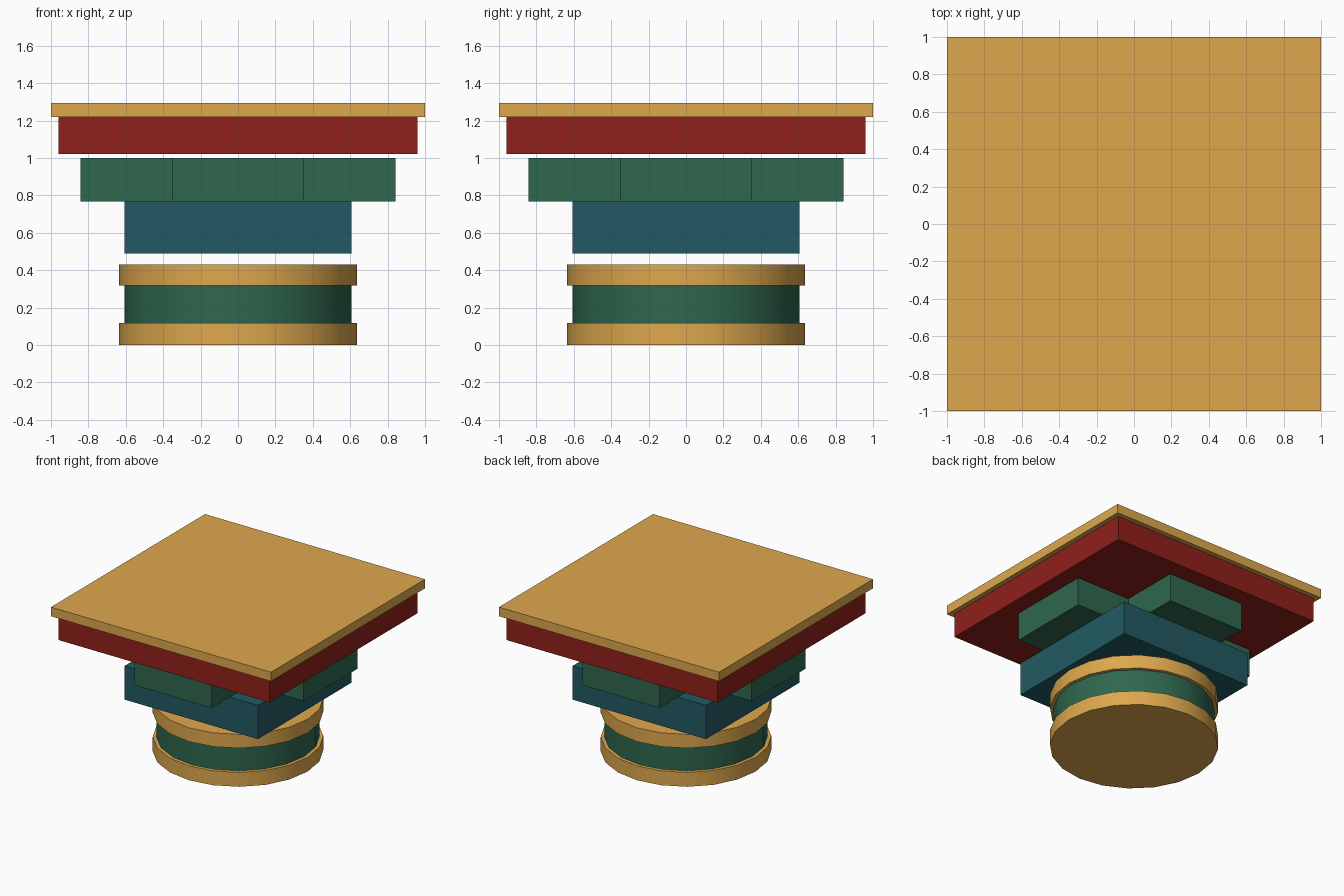
import bpy, bmesh, math

if "Cube" in bpy.data.objects:
    bpy.data.objects.remove(bpy.data.objects["Cube"])

def material(name, rgb):
    m = bpy.data.materials.new(name)
    m.diffuse_color = (*rgb, 1)
    m.use_nodes = True
    m.node_tree.nodes["Principled BSDF"].inputs["Base Color"].default_value = m.diffuse_color
    return m

gold = material("gold", (0.73, 0.39, 0.075))
green = material("green", (0.028, 0.135, 0.075))
red = material("red", (0.28, 0.0145, 0.011))
blue = material("blue", (0.016, 0.102, 0.125))

def prism(name, outline, z0, z1, mat, smooth=False):
    """Extrude a closed xy outline from z0 to z1."""
    bm = bmesh.new()
    base = bm.faces.new([bm.verts.new((x, y, z0)) for x, y in outline])
    top = bmesh.ops.extrude_face_region(bm, geom=[base], use_keep_orig=True)
    verts = [v for v in top["geom"] if isinstance(v, bmesh.types.BMVert)]
    bmesh.ops.translate(bm, vec=(0, 0, z1 - z0), verts=verts)
    bmesh.ops.recalc_face_normals(bm, faces=bm.faces)
    mesh = bpy.data.meshes.new(name)
    bm.to_mesh(mesh)
    bm.free()
    mesh.materials.append(mat)
    ob = bpy.data.objects.new(name, mesh)
    bpy.context.collection.objects.link(ob)
    if smooth:
        bpy.ops.object.select_all(action='DESELECT')
        ob.select_set(True)
        bpy.context.view_layer.objects.active = ob
        bpy.ops.object.shade_smooth_by_angle(angle=math.radians(30))
    return ob

def circle(r, n=20):
    return [(r * math.cos(i * math.tau / n), r * math.sin(i * math.tau / n)) for i in range(n)]

def square(h):
    return [(-h, -h), (h, -h), (h, h), (-h, h)]

def cross(length, half):
    # one arm, turned through four quarter turns
    pts, arm = [], [(length, -half), (length, half), (half, half)]
    for _ in range(4):
        pts += arm
        arm = [(-y, x) for x, y in arm]
    return pts

# Round column neck with gold bands
prism("lower_band", circle(0.635), 0.0, 0.118, gold, True)
prism("column_neck", circle(0.607), 0.118, 0.317, green, True)
prism("upper_band", circle(0.635), 0.317, 0.43, gold, True)

# Square block and crossed bracket arms
prism("bearing_block", square(0.607), 0.49, 0.766, blue)
prism("bracket_cross", cross(0.842, 0.35), 0.766, 1.0, green)

# Beam block and top plate
prism("beam_block", square(0.96), 1.02, 1.22, red)
prism("top_plate", square(1.0), 1.22, 1.295, gold)
